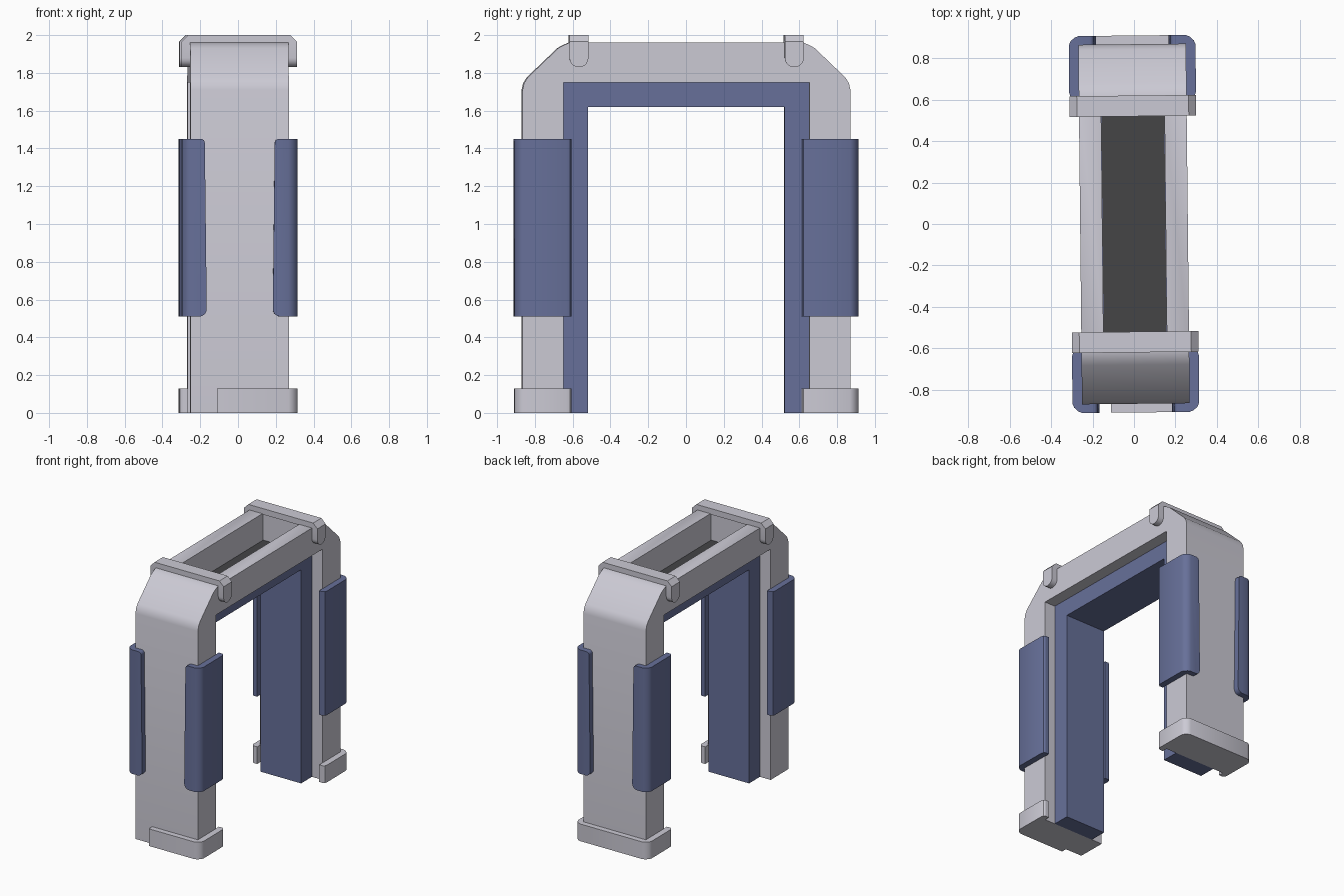
import bpy, bmesh, math
from mathutils import Matrix, Vector

if "Cube" in bpy.data.objects:
    bpy.data.objects.remove(bpy.data.objects["Cube"])

TURN = Matrix.Rotation(math.radians(0.6), 3, 'Z')   # whole gate is very slightly turned


def material(name, rgb):
    m = bpy.data.materials.new(name)
    m.diffuse_color = (*rgb, 1)
    m.use_nodes = True
    m.node_tree.nodes["Principled BSDF"].inputs["Base Color"].default_value = m.diffuse_color
    return m


GREY = material("light_grey", (0.60, 0.59, 0.66))
BLUE = material("slate_blue", (0.135, 0.162, 0.32))
DARK = material("dark_grey", (0.058, 0.058, 0.062))


def prism(name, pts, axis, lo, hi, mat, edit=None):
    """Extrude a closed 2D outline along an axis from lo to hi."""
    place = {'x': lambda a, b, t: (t, a, b),
             'y': lambda a, b, t: (a, t, b),
             'z': lambda a, b, t: (a, b, t)}[axis]
    bm = bmesh.new()
    face = bm.faces.new([bm.verts.new(place(a, b, lo)) for a, b in pts])
    ext = bmesh.ops.extrude_face_region(bm, geom=[face])
    shift = Vector(place(0, 0, hi - lo))
    bmesh.ops.translate(bm, vec=shift,
                        verts=[g for g in ext['geom'] if isinstance(g, bmesh.types.BMVert)])
    if edit:
        edit(bm)
    bmesh.ops.recalc_face_normals(bm, faces=bm.faces[:])
    for v in bm.verts:
        v.co = TURN @ v.co
    me = bpy.data.meshes.new(name)
    bm.to_mesh(me)
    bm.free()
    me.materials.append(mat)
    ob = bpy.data.objects.new(name, me)
    bpy.context.collection.objects.link(ob)
    return ob


def smooth(ob):
    bpy.ops.object.select_all(action='DESELECT')
    ob.select_set(True)
    bpy.context.view_layer.objects.active = ob
    bpy.ops.object.shade_smooth_by_angle(angle=math.radians(32))


def mirrored(half):
    return half + [(-a, b) for a, b in reversed(half)]


def rect(a, b, c, d):
    return [(a, c), (b, c), (b, d), (a, d)]


# Outer arch with an open trough along the top beam
arch = mirrored([(0.65, 1.75), (0.65, 0), (0.868, 0), (0.868, 1.71), (0.86, 1.745),
                 (0.842, 1.775), (0.68, 1.93), (0.655, 1.945), (0.62, 1.96)][::-1])
frame = prism("outer_arch", arch, 'x', -0.26, 0.26, GREY)
cutter = prism("trough_cutter", rect(-0.153, 0.153, -0.53, 0.53), 'z', 1.6, 2.1, GREY)
cutter.hide_render = True
cut = frame.modifiers.new("trough", 'BOOLEAN')
cut.operation, cut.solver, cut.object = 'DIFFERENCE', 'EXACT', cutter
bpy.context.view_layer.objects.active = frame
bpy.ops.object.modifier_apply(modifier=cut.name)
bpy.data.objects.remove(cutter)
smooth(frame)

# Blue lining inside the arch and dark trough floor
prism("inner_lining", mirrored([(0.52, 1.62), (0.52, 0), (0.65, 0), (0.65, 1.75)][::-1]),
      'x', -0.17, 0.17, BLUE)
prism("trough_floor", rect(-0.152, 0.152, -0.529, 0.529), 'z', 1.75, 1.757, DARK)

# Outer edge of pads and feet, from the inner end round the corner
WRAP = [(0.258, 0.61), (0.288, 0.61), (0.300, 0.618), (0.306, 0.635), (0.306, 0.865),
        (0.298, 0.884), (0.278, 0.903), (0.258, 0.91)]


def round_lip(bm):
    """Round the free corners of the pad lip and taper it slightly."""
    for v in bm.verts:
        if abs(v.co.x) < 0.2:
            v.co.x *= 1.03 if v.co.z > 1 else 0.97
    for top, width in ((True, 0.02), (False, 0.04)):
        edges = [e for e in bm.edges if all(abs(v.co.x) < 0.2 and (v.co.z > 1.449 if top else v.co.z < 0.511)
                                            for v in e.verts)]
        bmesh.ops.bevel(bm, geom=edges, offset=width, segments=4, profile=0.5, affect='EDGES')


def round_ends(bm):
    """Round the lower ends of the clip hooks."""
    edges = [e for e in bm.edges if all(v.co.z < 1.84 for v in e.verts)
             and abs(e.verts[0].co.y - e.verts[1].co.y) < 1e-4]
    bmesh.ops.bevel(bm, geom=edges, offset=0.049, segments=5, profile=0.5, affect='EDGES')


for sy, end in ((-1, "front"), (1, "back")):
    # Corner pads
    for sx, side in ((-1, "left"), (1, "right")):
        lip = WRAP + [(0.18, 0.91), (0.18, 0.866), (0.258, 0.866)]
        smooth(prism(f"{end}_{side}_pad", [(sx * x, sy * y) for x, y in lip],
                     'z', 0.51, 1.45, BLUE, round_lip))

    # Foot: full wrap at the back, cut short on the left at the front
    if sy > 0:
        foot = mirrored(WRAP) + [(-0.258, 0.866), (0.258, 0.866)]
    else:
        foot = WRAP + [(-0.12, 0.91), (-0.12, 0.866), (0.258, 0.866)]
    smooth(prism(f"{end}_foot", [(x, sy * y) for x, y in foot], 'z', 0, 0.13, GREY))

    # Clip hooked over the beam
    clip = mirrored([(0.258, 1.955), (0.258, 1.83), (0.305, 1.83), (0.305, 1.965), (0.27, 2.0)][::-1])
    lo, hi = sorted((sy * 0.52, sy * 0.62))
    smooth(prism(f"{end}_clip", clip, 'y', lo, hi, GREY, round_ends))
